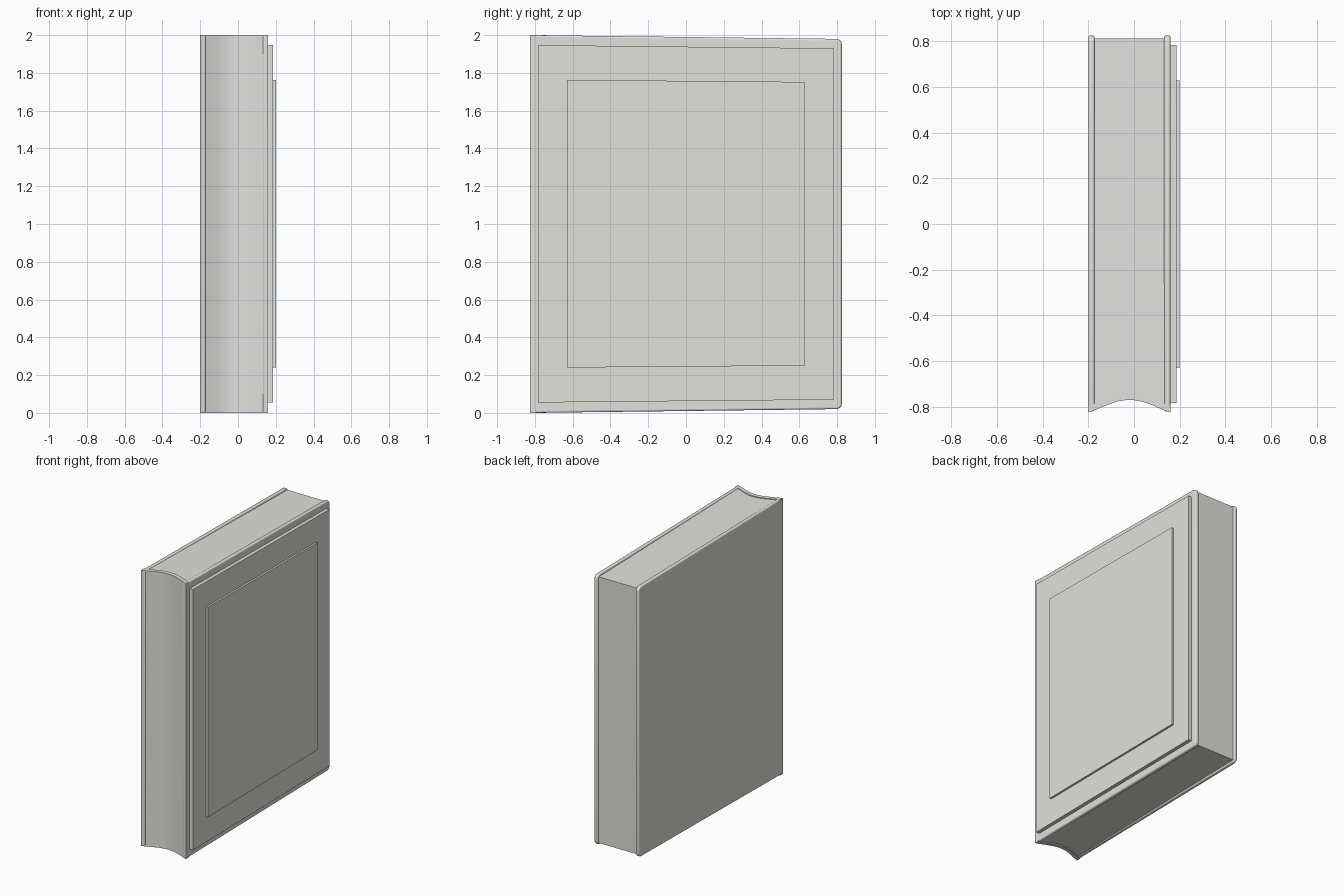
import bpy, bmesh, math

if "Cube" in bpy.data.objects:
    bpy.data.objects.remove(bpy.data.objects["Cube"])

grey = bpy.data.materials.new("light_grey")
grey.diffuse_color = (0.75, 0.75, 0.73, 1)
grey.use_nodes = True
grey.node_tree.nodes["Principled BSDF"].inputs["Base Color"].default_value = grey.diffuse_color


def finish(name, bm, bevel=0.0):
    bmesh.ops.recalc_face_normals(bm, faces=bm.faces[:])
    me = bpy.data.meshes.new(name)
    bm.to_mesh(me)
    bm.free()
    me.materials.append(grey)
    ob = bpy.data.objects.new(name, me)
    bpy.context.collection.objects.link(ob)
    bpy.ops.object.select_all(action='DESELECT')
    ob.select_set(True)
    bpy.context.view_layer.objects.active = ob
    if bevel:
        mod = ob.modifiers.new("round", 'BEVEL')
        mod.width = bevel
        mod.segments = 3
        mod.limit_method = 'ANGLE'
        mod.angle_limit = math.radians(50)
    bpy.ops.object.shade_smooth_by_angle(angle=math.radians(40))
    return ob


def loft(name, a, b, bevel=0.0):
    """Solid between two matching outlines of 3D points."""
    bm = bmesh.new()
    va = [bm.verts.new(p) for p in a]
    vb = [bm.verts.new(p) for p in b]
    bm.faces.new(va)
    bm.faces.new(vb[::-1])
    n = len(va)
    for i in range(n):
        j = (i + 1) % n
        bm.faces.new((va[i], vb[i], vb[j], va[j]))
    return finish(name, bm, bevel)


def panel(name, outline, x0, x1, bevel=0.0):
    return loft(name, [(x0, y, z) for y, z in outline],
                [(x1, y, z) for y, z in outline], bevel)


# Cover boards: slightly tapered, rounded corners away from the spine
R = 0.03
board = [(-0.82, 0.0)]
for cy, cz, start in ((0.825 - R, 0.02 + R, -90), (0.825 - R, 1.98 - R, 0)):
    for k in range(6):
        t = math.radians(start + 18 * k)
        board.append((cy + R * math.cos(t), cz + R * math.sin(t)))
board.append((-0.82, 2.0))
panel("left_cover", board, -0.2, -0.172, 0.009)
panel("right_cover", board, 0.132, 0.16, 0.009)

# Concave arc shared by the spine and the page block
N = 16


def arc(offset, half=0.18):
    pts = []
    for i in range(N + 1):
        u = -1 + 2 * i / N
        pts.append((-0.02 + half * u,
                    -0.825 + 0.055 * math.cos(u * math.pi / 2) ** 1.2 + offset))
    return pts


# Spine
spine = arc(0) + arc(0.03)[::-1]
loft("spine", [(x, y, 0) for x, y in spine], [(x, y, 2) for x, y in spine])

# Page block, tapering towards the open edge
pages = arc(0.015, 0.165) + [(0.145, 0.812), (-0.185, 0.812)]


def inset(y):
    return 0.004 + 0.031 * (y + 0.82) / 1.64


loft("pages", [(x, y, inset(y)) for x, y in pages],
     [(x, y, 2 - inset(y)) for x, y in pages])

# Raised plates on the right cover
panel("cover_plate", [(-0.783, 0.055), (0.783, 0.07), (0.783, 1.93), (-0.783, 1.947)],
      0.155, 0.186)
panel("centre_plate", [(-0.63, 0.24), (0.627, 0.25), (0.627, 1.752), (-0.63, 1.763)],
      0.18, 0.2)
